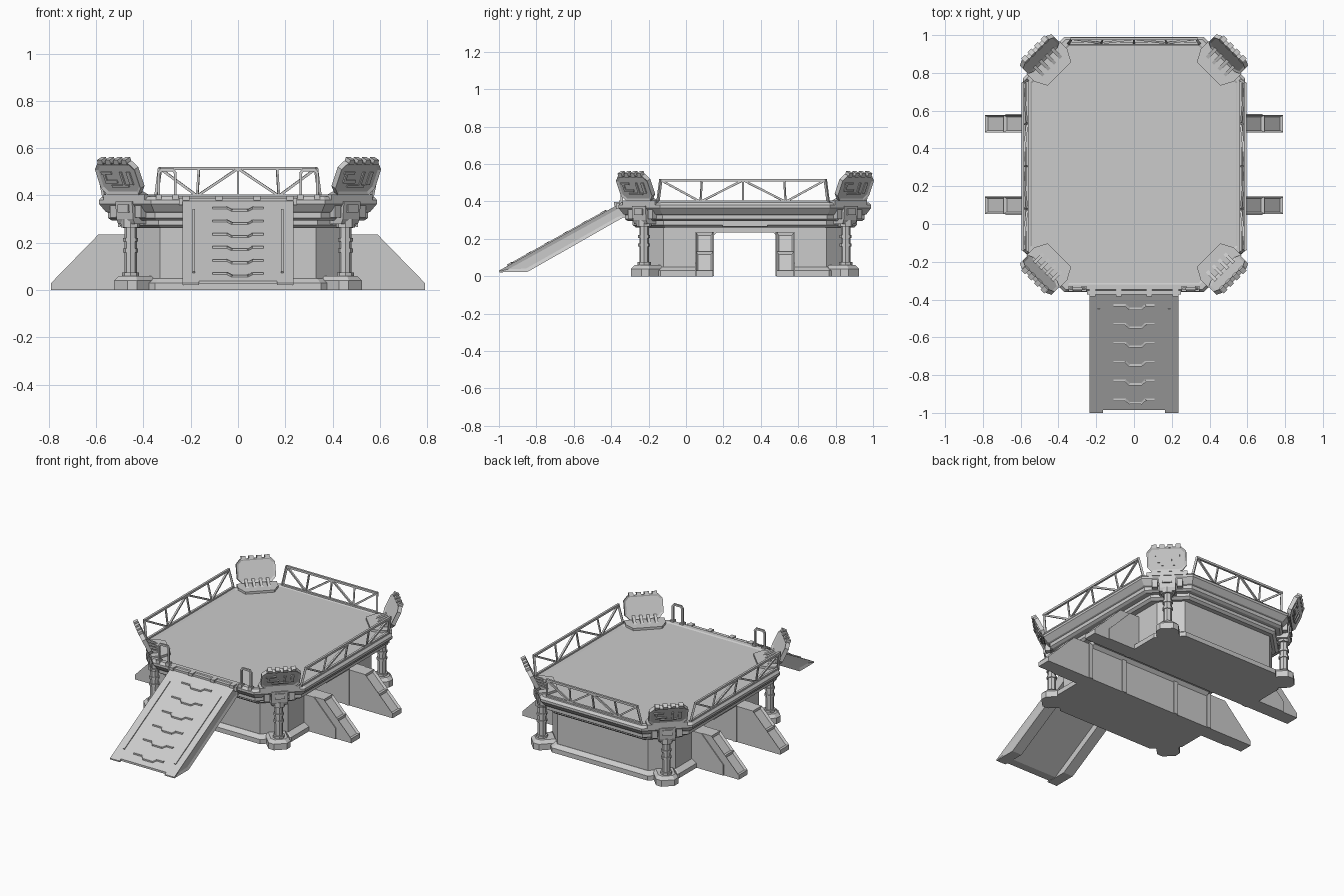
import bpy, bmesh, math
from mathutils import Matrix, Vector

if "Cube" in bpy.data.objects:
    bpy.data.objects.remove(bpy.data.objects["Cube"])

YC = 0.315          # centre of the platform along y
TUNNEL = 0.175      # half width of the passage
DECK = 0.39

grey = bpy.data.materials.new("light grey")
grey.use_nodes = True
grey.diffuse_color = (0.6, 0.6, 0.6, 1)
grey.node_tree.nodes["Principled BSDF"].inputs["Base Color"].default_value = (0.6, 0.6, 0.6, 1)


def finish(name, bm):
    bmesh.ops.recalc_face_normals(bm, faces=bm.faces[:])
    mesh = bpy.data.meshes.new(name)
    bm.to_mesh(mesh)
    bm.free()
    mesh.materials.append(grey)
    obj = bpy.data.objects.new(name, mesh)
    bpy.context.collection.objects.link(obj)
    return obj


def loft(bm, rings, mat=Matrix()):
    """Skin a stack of rings and cap both ends."""
    loops = [[bm.verts.new(mat @ Vector(p)) for p in ring] for ring in rings]
    n = len(loops[0])
    faces = [bm.faces.new(loops[0]), bm.faces.new(loops[-1])]
    for a, b in zip(loops, loops[1:]):
        for i in range(n):
            j = (i + 1) % n
            faces.append(bm.faces.new((a[i], a[j], b[j], b[i])))
    bmesh.ops.recalc_face_normals(bm, faces=faces)
    return faces


def prism(bm, pts, vec, mat=Matrix()):
    pts = [Vector(p) for p in pts]
    return loft(bm, [pts, [p + Vector(vec) for p in pts]], mat)


def box(bm, centre, size, mat=Matrix()):
    bmesh.ops.create_cube(bm, matrix=mat @ Matrix.Translation(centre) @ Matrix.Diagonal((*size, 1)))


def beam(bm, p, q, w):
    p, q = Vector(p), Vector(q)
    rot = (q - p).to_track_quat('Z', 'Y').to_matrix().to_4x4()
    box(bm, (0, 0, 0), (w, w, (q - p).length + w * 0.6), Matrix.Translation((p + q) / 2) @ rot)


def inset(bm, faces, thickness, depth):
    bmesh.ops.inset_individual(bm, faces=faces, thickness=thickness, depth=depth)


def octagon(hx, hy, c, z):
    quarter = [(hx, hy - c), (hx - c, hy)]
    pts = quarter + [(-x, y) for x, y in quarter[::-1]]
    pts += [(-x, -y) for x, y in pts]
    return [(x, YC + y, z) for x, y in pts]


def half_block(s, hx, hy, c, z):
    side = [(hx, TUNNEL), (hx, hy - c), (hx - c, hy)]
    return [(x, YC + s * y, z) for x, y in side + [(-x, y) for x, y in side[::-1]]]


# Base halves on both sides of the passage
for s, end in ((-1, "front"), (1, "back")):
    bm = bmesh.new()
    loft(bm, [half_block(s, 0.45, 0.555, 0.12, z) for z in (0, 0.27)])
    finish(end + "_base", bm)

    bm = bmesh.new()
    loft(bm, [half_block(s, 0.485, 0.585, 0.135, 0), half_block(s, 0.485, 0.585, 0.135, 0.03),
              half_block(s, 0.452, 0.557, 0.12, 0.05)])
    finish(end + "_skirt", bm)

    # Buttress beam running along the passage and out at both sides
    bm = bmesh.new()
    outer = [(0.79, 0), (0.79, 0.03), (0.69, 0.1325), (0.59, 0.235)]
    inner = [(0.68, 0), (0.68, 0.07), (0.52, 0.235)]

    def section(half, y):
        return [(x, YC + s * y, z) for x, z in half + [(-x, z) for x, z in half[::-1]]]

    faces = loft(bm, [section(outer, TUNNEL - 0.005), section(outer, 0.262)])
    slopes = [f for f in faces if abs(f.normal.x) > 0.3 and abs(f.normal.z) > 0.3]
    inset(bm, slopes, 0.016, -0.012)
    loft(bm, [section(inner, 0.25), section(inner, 0.268)])
    for x in (-0.46, -0.2, 0.2, 0.46):
        box(bm, (x, YC + s * 0.17, 0.118), (0.03, 0.012, 0.235))
    finish(end + "_buttresses", bm)

# Passage ceiling with angled corners
bm = bmesh.new()
prism(bm, [(-0.45, YC + y, z) for y, z in
           ((-0.18, 0.205), (-0.15, 0.235), (0.15, 0.235), (0.18, 0.205), (0.18, 0.28), (-0.18, 0.28))], (0.9, 0, 0))
finish("passage_ceiling", bm)

# Stepped deck
bm = bmesh.new()
loft(bm, [octagon(0.485, 0.585, 0.16, 0.262), octagon(0.5, 0.6, 0.165, 0.275), octagon(0.5, 0.6, 0.165, 0.295)])
for side in (-1, 1):
    box(bm, (side * 0.502, YC, 0.276), (0.012, 0.24, 0.02))
finish("lower_tier", bm)

bm = bmesh.new()
loft(bm, [octagon(0.535, 0.625, 0.19, 0.295), octagon(0.55, 0.64, 0.2, 0.305), octagon(0.55, 0.64, 0.2, 0.328),
          octagon(0.56, 0.65, 0.205, 0.332), octagon(0.588, 0.675, 0.22, 0.365), octagon(0.588, 0.675, 0.22, 0.38),
          octagon(0.575, 0.662, 0.215, 0.395), octagon(0.548, 0.635, 0.2, 0.395), octagon(0.54, 0.627, 0.197, DECK)])
finish("deck", bm)


# Truss railings that lean outwards
def railing(name, place, length):
    bm = bmesh.new()
    low, high = 0.398, 0.514
    pt = lambda t, z: place(t * (length - (0.015 if z == high else 0)), z, (z - low) * 0.2)
    for z in (low, high):
        beam(bm, pt(-1, z), pt(1, z), 0.014)
    for t in (-1, -0.5, 0, 0.5, 1):
        beam(bm, pt(t, low), pt(t, high), 0.013 if abs(t) == 1 else 0.009)
    for a, b in ((-1, -0.5), (0, -0.5), (0, 0.5), (1, 0.5)):
        beam(bm, pt(a, high), pt(b, low), 0.011)
    finish(name, bm)


railing("left_railing", lambda t, z, d: (0.566 + d, 0.305 + t, z), 0.455)
railing("right_railing", lambda t, z, d: (-0.566 - d, 0.305 + t, z), 0.455)
railing("back_railing", lambda t, z, d: (t, 0.957 + d, z), 0.345)

# Grab hoops beside the ramp
for s, side in ((1, "left"), (-1, "right")):
    bm = bmesh.new()
    path = [(0.265, 0.385), (0.265, 0.495), (0.275, 0.508), (0.325, 0.508), (0.335, 0.495), (0.335, 0.385)]
    path = [(s * x, -0.343, z) for x, z in path]
    for p, q in zip(path, path[1:]):
        beam(bm, p, q, 0.012)
    for x in (0.265, 0.335):
        box(bm, (s * x, -0.343, 0.39), (0.025, 0.03, 0.03))
    finish(side + "_hoop", bm)

# Corner assemblies: local x points outwards, local y runs along the cut corner
for sx, sy, name in ((1, -1, "front_left"), (-1, -1, "front_right"), (1, 1, "back_left"), (-1, 1, "back_right")):
    M = (Matrix.Translation((sx * 0.475, YC + sy * 0.56, 0))
         @ Matrix.Rotation(math.atan2(sy, sx), 4, 'Z'))

    # Pillar with foot and collars
    bm = bmesh.new()
    foot = [(0.03, -0.04), (0.03, 0.04), (0, 0.068), (-0.12, 0.068), (-0.12, -0.068), (0, -0.068)]
    ring = lambda k, z: [(-0.045 + (x + 0.045) * k, y * k, z) for x, y in foot]
    loft(bm, [ring(1, 0), ring(1, 0.04), ring(0.75, 0.06)], M)
    for r, z0, z1 in ((0.026, 0.05, 0.3), (0.036, 0.055, 0.075), (0.032, 0.16, 0.175),
                      (0.032, 0.205, 0.22), (0.04, 0.265, 0.3)):
        bmesh.ops.create_cone(bm, cap_ends=True, segments=8, radius1=r, radius2=r, depth=z1 - z0,
                              matrix=M @ Matrix.Translation((-0.03, 0, (z0 + z1) / 2)))
    finish(name + "_pillar", bm)

    # Bracket under the deck corner
    bm = bmesh.new()
    prism(bm, [(x, -0.05, z) for x, z in ((-0.1, 0.28), (-0.005, 0.28), (0.005, 0.3), (0.012, 0.375), (-0.1, 0.375))],
          (0, 0.1, 0), M)
    for y in (-0.075, 0.075):
        box(bm, (-0.015, y, 0.335), (0.03, 0.035, 0.055), M)
    box(bm, (0.012, 0, 0.345), (0.01, 0.06, 0.035), M)
    finish(name + "_bracket", bm)

    # Mounting plate with ribs
    bm = bmesh.new()
    plate = [(-0.113, -0.088), (-0.05, -0.122), (0.01, -0.122), (0.01, 0.122), (-0.05, 0.122), (-0.113, 0.088)]
    prism(bm, [(x, y, DECK - 0.01) for x, y in plate], (0, 0, 0.025), M)
    for i in range(4):
        y = -0.066 + 0.044 * i
        prism(bm, [(-0.07, y - 0.009, 0.4), (0.005, y - 0.009, 0.4), (0.012, y - 0.009, 0.435)], (0, 0.018, 0), M)
    finish(name + "_mount", bm)

    # Leaning panel: local x is its outer normal, z runs up its face
    P = M @ Matrix.Translation((0.004, 0, 0.408)) @ Matrix.Rotation(math.radians(25), 4, 'Y')
    bm = bmesh.new()
    outline = [(0.09, 0), (0.118, 0.03), (0.118, 0.118), (0.09, 0.148)]
    outline += [(-y, z) for y, z in outline[::-1]]
    faces = prism(bm, [(-0.013, y, z) for y, z in outline], (0.026, 0, 0), P)
    inset(bm, faces[:2], 0.014, -0.006)
    finish(name + "_panel", bm)

    bm = bmesh.new()
    for y, z, w, h in ((-0.06, 0.1, 0.06, 0.012), (-0.045, 0.06, 0.07, 0.012), (-0.075, 0.08, 0.012, 0.045),
                       (0.025, 0.075, 0.012, 0.06), (0.07, 0.075, 0.02, 0.06), (0.0, 0.04, 0.1, 0.01)):
        box(bm, (0.009, y, z), (0.008, w, h), P)
    for i in range(4):
        box(bm, (0, -0.072 + 0.048 * i, 0.152), (0.03, 0.028, 0.022), P)
    finish(name + "_panel_fittings", bm)

# Ramp: slab between two deep side rails
SLOPE = 0.355 / 0.64
top = lambda y: 0.03 + (y + 1) * SLOPE

bm = bmesh.new()
prism(bm, [(-0.2, -0.985, top(-0.985)), (-0.2, -0.36, 0.385), (-0.2, -0.36, 0.35), (-0.2, -0.93, 0.025),
           (-0.2, -0.985, 0.025)], (0.4, 0, 0))
finish("ramp_slab", bm)

for s, side in ((1, "left"), (-1, "right")):
    bm = bmesh.new()
    rail = [(-1, 0.022), (-1, 0.03), (-0.36, 0.385), (-0.335, 0.385), (-0.335, 0.315), (-0.85, 0.022)]
    faces = prism(bm, [(s * 0.165, y, z) for y, z in rail], (s * 0.07, 0, 0))
    inset(bm, [f for f in faces if f.normal.x * s > 0.9], 0.02, -0.006)
    beam(bm, (s * 0.187, -0.92, top(-0.92)), (s * 0.187, -0.45, top(-0.45)), 0.012)
    finish(side + "_ramp_rail", bm)

bm = bmesh.new()
for i in range(6):
    y = -0.93 + 0.1 * i
    step = [(-0.105, y), (-0.045, y), (-0.025, y - 0.018), (0.04, y - 0.018), (0.06, y), (0.105, y)]
    step = [(x, v, top(v)) for x, v in step]
    for p, q in zip(step, step[1:]):
        beam(bm, p, q, 0.012)
finish("ramp_treads", bm)

# Hinge joining ramp and deck
bm = bmesh.new()
box(bm, (0, -0.352, 0.375), (0.5, 0.045, 0.03))
box(bm, (0, -0.335, 0.34), (0.46, 0.05, 0.05))
for x in (-0.22, -0.08, 0.08, 0.22):
    box(bm, (x, -0.365, 0.388), (0.03, 0.04, 0.018))
finish("ramp_hinge", bm)
